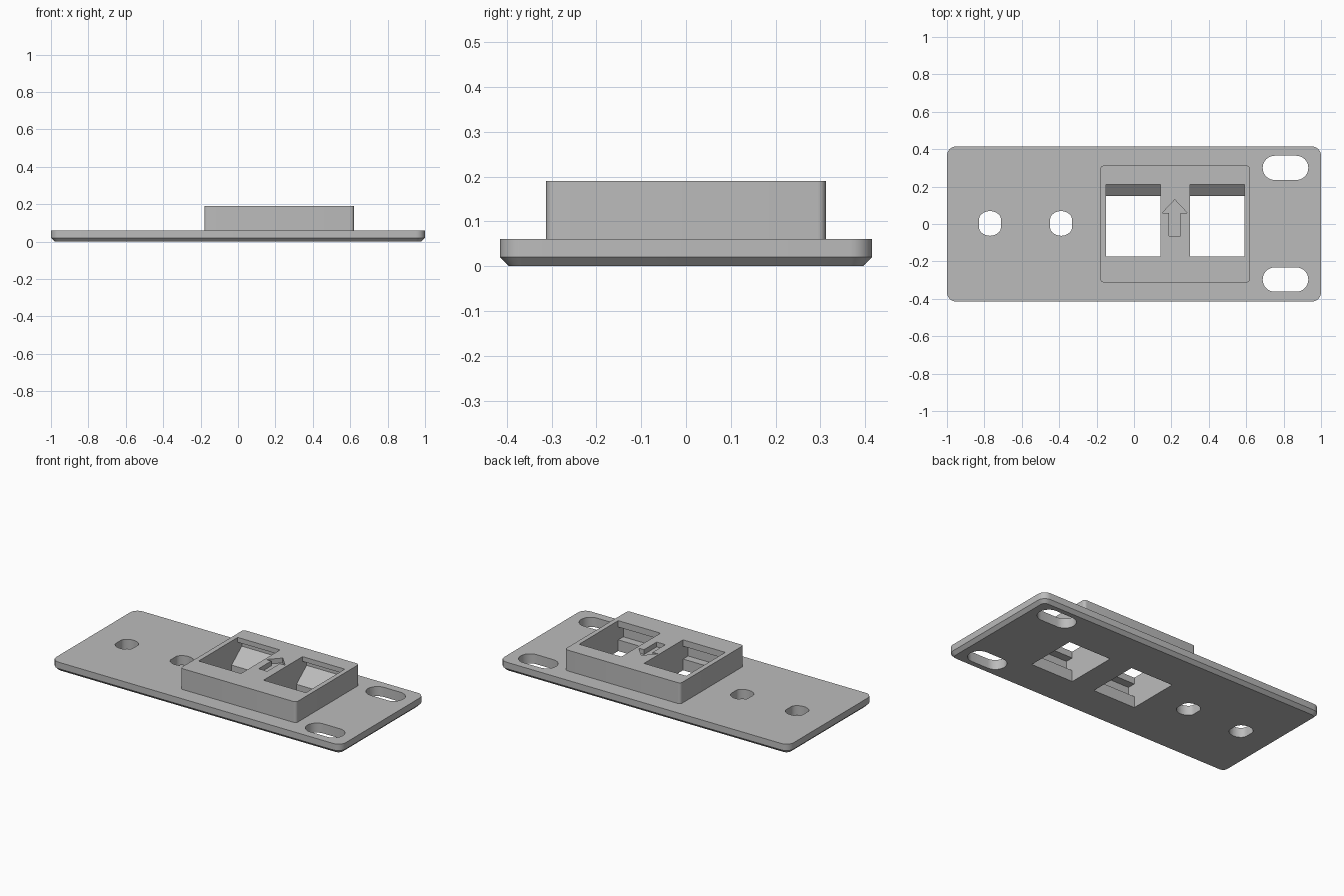
import bpy, bmesh
from math import pi, cos, sin
from mathutils import Vector

if "Cube" in bpy.data.objects:
    bpy.data.objects.remove(bpy.data.objects["Cube"])

grey = bpy.data.materials.new("plain grey")
grey.use_nodes = True
colour = (0.5, 0.5, 0.5, 1)
grey.diffuse_color = colour
grey.node_tree.nodes["Principled BSDF"].inputs["Base Color"].default_value = colour


def loft(name, rings):
    """Solid through matching closed rings of points."""
    bm = bmesh.new()
    loops = [[bm.verts.new(p) for p in ring] for ring in rings]
    n = len(loops[0])
    for a, b in zip(loops, loops[1:]):
        for i in range(n):
            j = (i + 1) % n
            bm.faces.new((a[i], a[j], b[j], b[i]))
    bm.faces.new(loops[0][::-1])
    bm.faces.new(loops[-1])
    bmesh.ops.recalc_face_normals(bm, faces=bm.faces)
    mesh = bpy.data.meshes.new(name)
    bm.to_mesh(mesh)
    bm.free()
    mesh.materials.append(grey)
    ob = bpy.data.objects.new(name, mesh)
    bpy.context.collection.objects.link(ob)
    return ob


def rounded(cx, cy, hx, hy, r, steps=6):
    """Outline of a rounded rectangle, counter-clockwise."""
    pts = []
    for q, (sx, sy) in enumerate(((1, 1), (-1, 1), (-1, -1), (1, -1))):
        for k in range(steps + 1):
            a = (q + k / steps) * pi / 2
            pts.append((cx + sx * (hx - r) + r * cos(a), cy + sy * (hy - r) + r * sin(a)))
    return pts


def at(points, z):
    return [Vector((x, y, z)) for x, y in points]


def prism(name, points, low, high):
    return loft(name, [at(points, low), at(points, high)])


def combine(cutter, operation):
    mod = plate.modifiers.new(cutter.name, 'BOOLEAN')
    mod.operation = operation
    mod.solver = 'EXACT'
    mod.object = cutter
    cutter.hide_render = True
    bpy.context.view_layer.objects.active = plate
    bpy.ops.object.modifier_apply(modifier=mod.name)
    bpy.data.objects.remove(cutter)


# Base plate with chamfered underside
full = rounded(0, 0, 1, 0.415, 0.05)
inset = rounded(0, 0, 0.98, 0.395, 0.03)
plate = loft("mounting_plate", [at(inset, 0), at(full, 0.02), at(full, 0.06)])

# Raised socket block
combine(prism("socket_block", rounded(0.22, 0, 0.4, 0.312, 0.018), 0.03, 0.19), 'UNION')

# Socket openings: ramp and catch at the back, undercut at the front
profile = [(-0.175, -0.05), (0.15, -0.05), (0.15, 0.04), (0.25, 0.12), (0.25, 0.16),
           (0.21, 0.16), (0.21, 0.25), (-0.175, 0.25), (-0.175, 0.15),
           (-0.225, 0.15), (-0.225, 0.07), (-0.175, 0.07)]
for x in (-0.003, 0.445):
    sides = [[Vector((x + s, y, z)) for y, z in profile] for s in (-0.146, 0.146)]
    combine(loft("socket_cutter", sides), 'DIFFERENCE')

# Screw holes and end slots
for x in (-0.77, -0.39):
    hole = [(max(x - 0.058, min(x + 0.058, px)), py)
            for px, py in rounded(x, 0.003, 0.066, 0.066, 0.064, 8)]
    combine(prism("screw_cutter", hole, -0.1, 0.3), 'DIFFERENCE')
for y in (-0.297, 0.3):
    combine(prism("slot_cutter", rounded(0.81, y, 0.122, 0.065, 0.064), -0.1, 0.3), 'DIFFERENCE')

# Engraved arrow pointing to the back
half = [(0.03, -0.065), (0.03, 0.06), (0.066, 0.06)]
arrow = half + [(0, 0.13)] + [(-x, y) for x, y in reversed(half)]
combine(prism("arrow_cutter", [(0.218 + x, y) for x, y in arrow], 0.16, 0.25), 'DIFFERENCE')

# Shading
bpy.ops.object.select_all(action='DESELECT')
plate.select_set(True)
bpy.context.view_layer.objects.active = plate
bpy.ops.object.shade_smooth_by_angle(angle=pi / 6)
